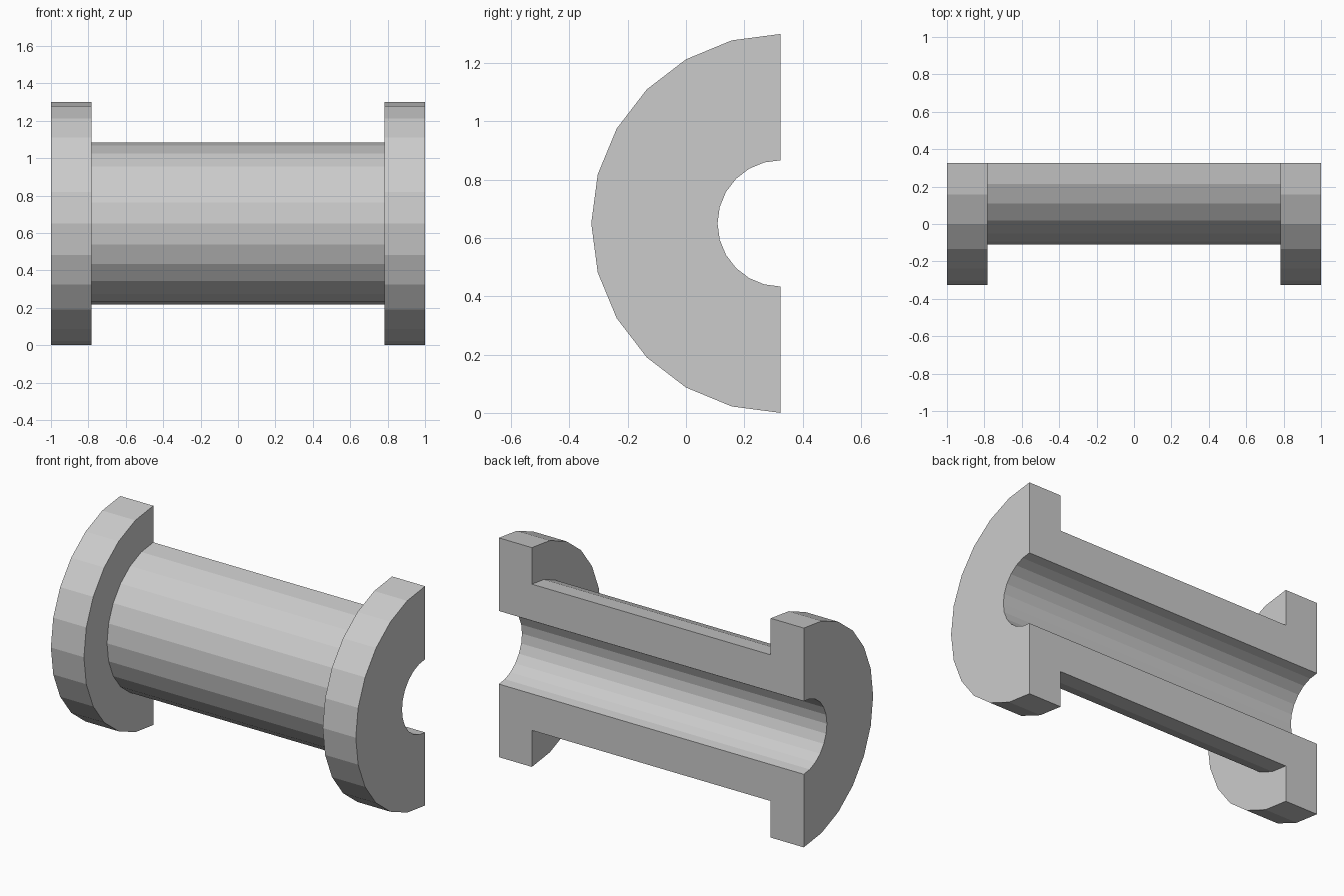
import bpy, bmesh, math
from mathutils import Vector

if "Cube" in bpy.data.objects:
    bpy.data.objects.remove(bpy.data.objects["Cube"])

BORE, BARREL, FLANGE = 0.2167, 0.4333, 0.65   # radii
HALF, INNER = 1.0, 0.7833                     # half length, inner flange face
AXIS = Vector((0, FLANGE / 2, FLANGE))        # axis lies on the cut plane

# Half of the wall section (x, radius), mirrored to the other end
half = [(INNER, BARREL), (INNER, FLANGE), (HALF, FLANGE), (HALF, BORE)]
section = half + [(-x, r) for x, r in reversed(half)]

# Flanged half pipe: revolve the section by 180 degrees about x, 24 sides per turn
bm = bmesh.new()
verts = [bm.verts.new(AXIS + Vector((x, 0, r))) for x, r in section]
edges = [bm.edges.new((verts[i], verts[(i + 1) % len(verts)])) for i in range(len(verts))]
result = bmesh.ops.spin(bm, geom=verts + edges, cent=AXIS, axis=(1, 0, 0),
                        angle=math.pi, steps=12, use_duplicate=False)

# Flat cut faces on both ends of the revolve
bm.faces.new(verts)
last = [g for g in result["geom_last"] if isinstance(g, bmesh.types.BMEdge)]
bmesh.ops.contextual_create(bm, geom=last)
bmesh.ops.recalc_face_normals(bm, faces=bm.faces[:])

mesh = bpy.data.meshes.new("flanged_half_pipe")
bm.to_mesh(mesh)
bm.free()
pipe = bpy.data.objects.new("flanged_half_pipe", mesh)
bpy.context.collection.objects.link(pipe)
